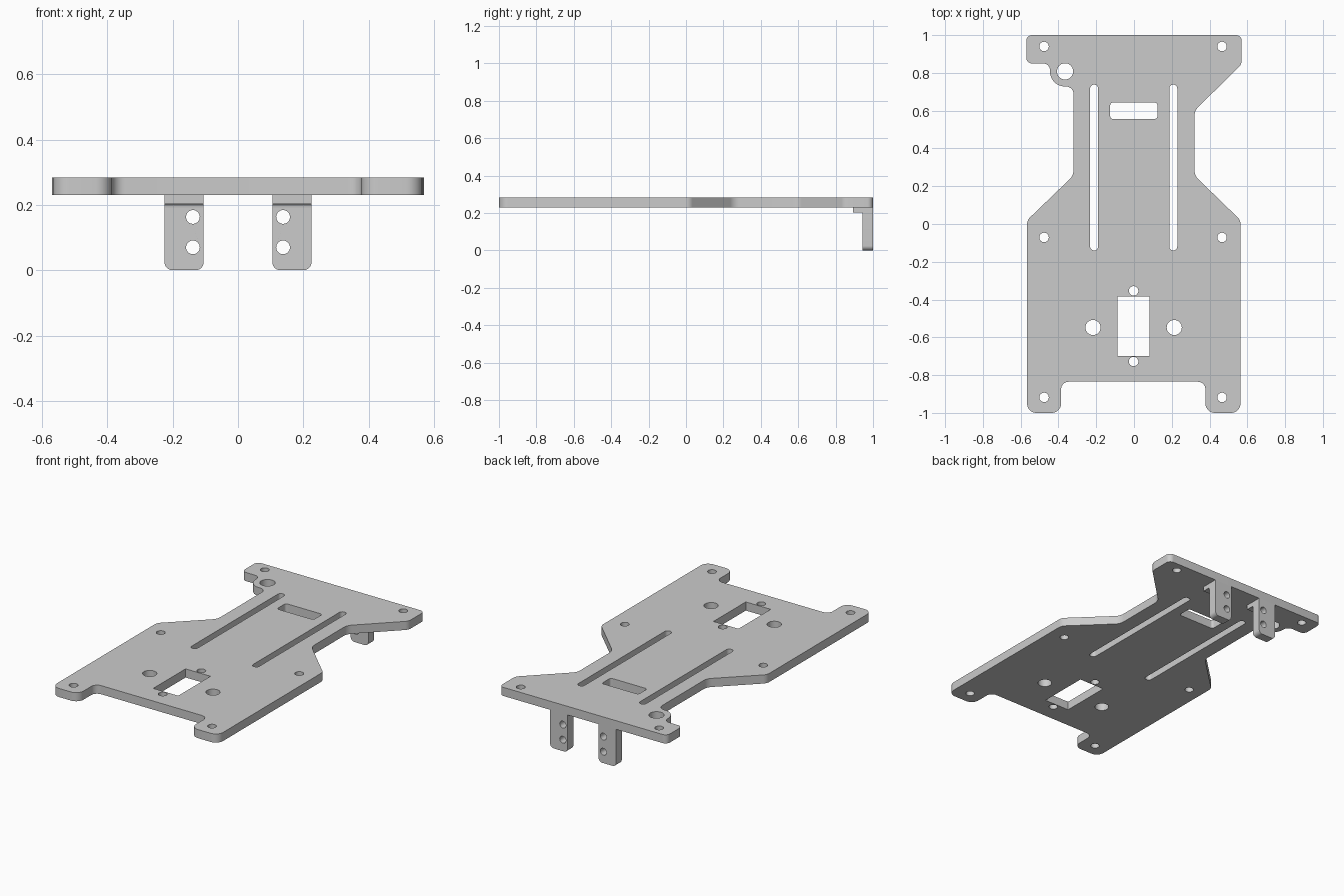
import bpy, bmesh, math
from mathutils import Matrix, Vector

cube = bpy.data.objects.get("Cube")
if cube:
    bpy.data.objects.remove(cube, do_unlink=True)

grey = bpy.data.materials.new("plain grey")
grey.use_nodes = True
grey.diffuse_color = (0.6, 0.6, 0.6, 1)
grey.node_tree.nodes["Principled BSDF"].inputs["Base Color"].default_value = (0.6, 0.6, 0.6, 1)


def rounded(corners, steps=8):
    """Polygon whose (x, y, radius) corners are replaced by arcs."""
    path = []
    for i, (x, y, r) in enumerate(corners):
        p = Vector((x, y))
        a = (Vector(corners[i - 1][:2]) - p).normalized()
        b = (Vector(corners[(i + 1) % len(corners)][:2]) - p).normalized()
        if r == 0:
            path.append(p)
            continue
        half = a.angle(b) / 2
        centre = p + (a + b).normalized() * (r / math.sin(half))
        start = (p + a * (r / math.tan(half)) - centre).normalized()
        end = (p + b * (r / math.tan(half)) - centre).normalized()
        for k in range(steps + 1):
            path.append(centre + start.slerp(end, k / steps) * r)
    return path


def box(x0, y0, x1, y1, r=0):
    return rounded([(x0, y0, r), (x1, y0, r), (x1, y1, r), (x0, y1, r)])


def circle(x, y, r, n=32):
    return [Vector((x + r * math.cos(2 * math.pi * k / n),
                    y + r * math.sin(2 * math.pi * k / n))) for k in range(n)]


def sheet(name, loops, thickness, matrix):
    """Extrude an outline with holes, centred on its own plane."""
    curve = bpy.data.curves.new(name, "CURVE")
    curve.dimensions, curve.fill_mode = "2D", "BOTH"
    curve.extrude = thickness / 2
    for loop in loops:
        spline = curve.splines.new("POLY")
        spline.points.add(len(loop) - 1)
        for point, co in zip(spline.points, loop):
            point.co = (co.x, co.y, 0, 1)
        spline.use_cyclic_u = True
    temp = bpy.data.objects.new(name + " outline", curve)
    bpy.context.collection.objects.link(temp)
    bpy.context.view_layer.update()
    graph = bpy.context.evaluated_depsgraph_get()
    mesh = bpy.data.meshes.new_from_object(temp.evaluated_get(graph))
    bpy.data.objects.remove(temp, do_unlink=True)
    bm = bmesh.new()
    bm.from_mesh(mesh)
    bmesh.ops.remove_doubles(bm, verts=bm.verts, dist=0.0002)
    bm.transform(matrix)
    bmesh.ops.recalc_face_normals(bm, faces=bm.faces)
    bm.to_mesh(mesh)
    bm.free()
    mesh.name = name
    mesh.materials.clear()
    mesh.materials.append(grey)
    obj = bpy.data.objects.new(name, mesh)
    bpy.context.collection.objects.link(obj)
    bpy.ops.object.select_all(action="DESELECT")
    obj.select_set(True)
    bpy.context.view_layer.objects.active = obj
    bpy.ops.object.shade_smooth_by_angle(angle=math.radians(30))


# Waisted plate with a boss at one rear corner and two front tabs
outline = rounded([
    (-0.57, 1, 0.03), (0.57, 1, 0.03), (0.57, 0.845, 0.05),
    (0.32, 0.6, 0.07), (0.32, 0.257, 0.07), (0.564, 0.02, 0.05),
    (0.564, -1, 0.05), (0.378, -1, 0.05), (0.378, -0.835, 0.04),
    (-0.386, -0.835, 0.04), (-0.386, -1, 0.05), (-0.566, -1, 0.05),
    (-0.566, 0.02, 0.05), (-0.32, 0.257, 0.07), (-0.32, 0.728, 0.04),
    (-0.445, 0.728, 0.079), (-0.445, 0.85, 0.035), (-0.57, 0.85, 0.03)])
loops = [outline]

# Mounting holes, long slots and windows
for x in (-0.476, 0.466):
    for y in (0.94, -0.071, -0.918):
        loops.append(circle(x, y, 0.025))
for x in (-0.211, 0.208):
    loops.append(box(x - 0.021, -0.14, x + 0.021, 0.738, 0.0205))
for x in (-0.217, 0.213):
    loops.append(circle(x, -0.548, 0.04))
for y in (-0.354, -0.728):
    loops.append(circle(-0.002, y, 0.025))
loops.append(circle(-0.365, 0.808, 0.043))
loops.append(box(-0.126, 0.556, 0.124, 0.643, 0.015))
loops.append(box(-0.088, -0.698, 0.082, -0.384))
sheet("base_plate", loops, 0.053, Matrix.Translation((0, 0, 0.2575)))

# Hanging rear brackets, each with a short filleted foot under the plate
upright = Matrix.Translation((0, 0.9725, 0)) @ Matrix.Rotation(math.pi / 2, 4, "X")
sideways = Matrix(((0, 0, 1, 0), (1, 0, 0, 0), (0, 1, 0, 0), (0, 0, 0, 1)))
for side, s in (("right", -1), ("left", 1)):
    tab = rounded([(s * 0.105, 0.231, 0), (s * 0.225, 0.231, 0),
                   (s * 0.225, 0, 0.025), (s * 0.105, 0, 0.025)])
    holes = [circle(s * 0.138, z, 0.021) for z in (0.07, 0.163)]
    sheet(side + "_bracket", [tab] + holes, 0.055, upright)
    foot = rounded([(0.945, 0.231, 0), (0.892, 0.231, 0), (0.892, 0.203, 0),
                    (0.944, 0.203, 0.009), (0.945, 0.19, 0)])
    sheet(side + "_bracket_foot", [foot], 0.12,
          Matrix.Translation((s * 0.165, 0, 0)) @ sideways)
